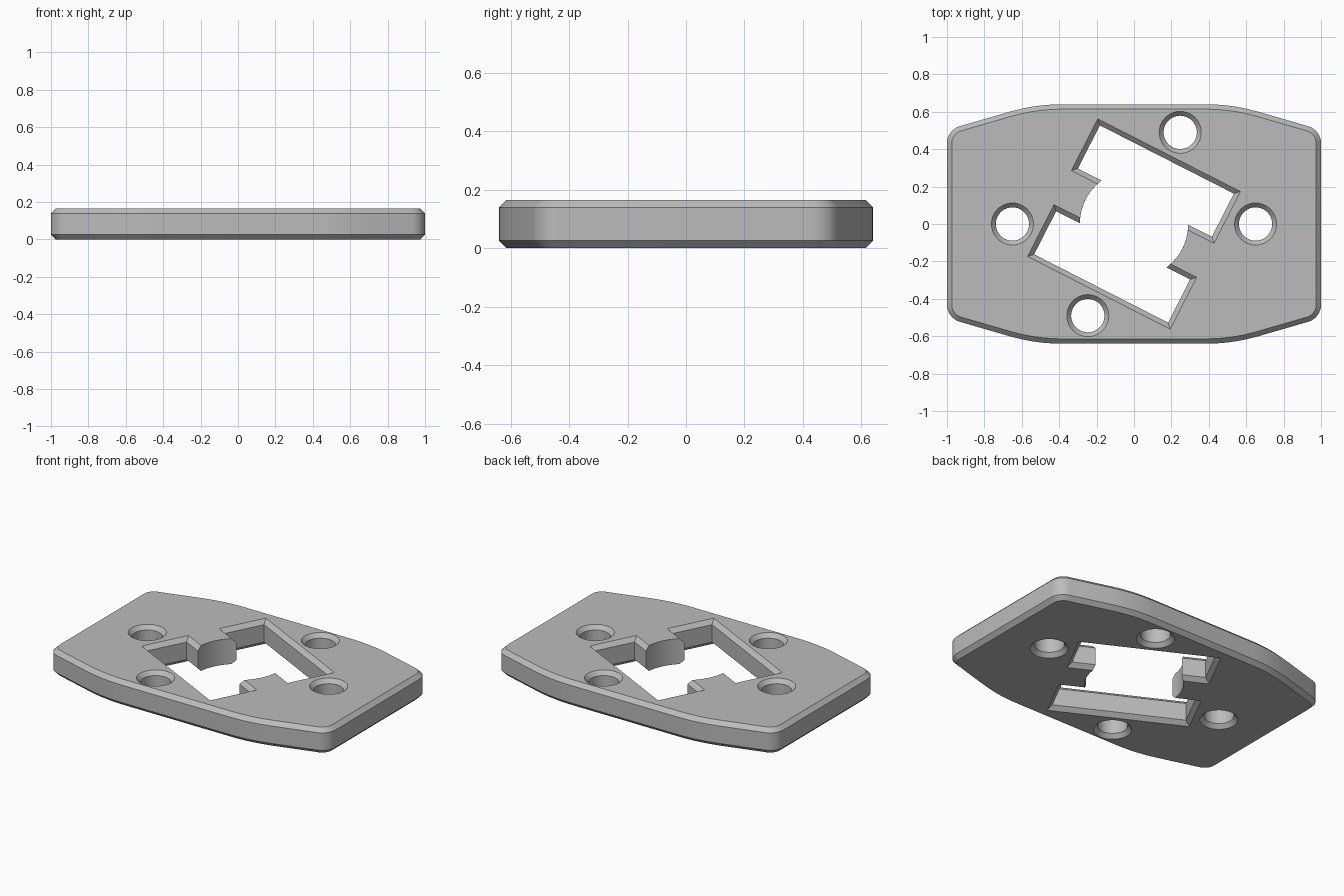
import bpy
import bmesh
from math import sin, cos, tan, atan2, sqrt, pi, radians
from mathutils import Vector, Matrix

HEIGHT = 0.165
CHAMFER = 0.026

if "Cube" in bpy.data.objects:
    bpy.data.objects.remove(bpy.data.objects["Cube"])

grey = bpy.data.materials.new("plain_grey")
grey.use_nodes = True
colour = (0.5, 0.5, 0.5, 1)
grey.diffuse_color = colour
grey.node_tree.nodes["Principled BSDF"].inputs["Base Color"].default_value = colour


def fillet(prev, corner, nxt, radius, steps):
    """Points of an arc tangent to both sides of a corner."""
    a, b = (prev - corner).normalized(), (nxt - corner).normalized()
    half = a.angle(b) / 2
    centre = corner + (a + b).normalized() * radius / sin(half)
    p, q = corner + a * radius / tan(half), corner + b * radius / tan(half)
    start = atan2(*(p - centre).yx)
    sweep = (atan2(*(q - centre).yx) - start + pi) % (2 * pi) - pi
    return [centre + radius * Vector((cos(start + sweep * i / steps),
                                      sin(start + sweep * i / steps)))
            for i in range(steps + 1)]


def outline(inset):
    """Outer edge: bowed long sides, straight ends, rounded corners."""
    slope = radians(16.15)
    x, y = 1 - inset, 0.64 - inset
    knee = Vector((0.527 - inset * tan(slope / 2), y))
    tip = Vector((x, y - (x - knee.x) * tan(slope)))
    quarter = fillet(Vector((x, 0)), tip, knee, 0.095 - inset, 8)
    quarter += fillet(tip, knee, Vector((0, y)), 1.02 - inset, 8)
    half = quarter + [Vector((-p.x, p.y)) for p in reversed(quarter)]
    return half + [-p for p in half]


def window(grow):
    """Tilted square opening with two concave tabs."""
    u, v, tab, r = 0.402 + grow, 0.387 + grow, 0.128 - grow, 0.29
    angle = atan2(tab, sqrt(r * r - tab * tab))
    arc = [Vector((r * cos(angle * t / 8), r * sin(angle * t / 8)))
           for t in range(-8, 9)]
    half = [Vector((u, -v)), Vector((u, -tab)), *arc,
            Vector((u, tab)), Vector((u, v))]
    turn = Matrix.Rotation(radians(-27), 2)
    return [turn @ p for p in half + [-p for p in half]]


def bolt_hole(x, y):
    def ring(grow):
        r = 0.089 + grow * 0.9
        return [Vector((x + r * cos(2 * pi * i / 40), y + r * sin(2 * pi * i / 40)))
                for i in range(40)]
    return ring


bm = bmesh.new()
cap_edges = {0: [], 3: []}


def add_wall(ring):
    """Chamfered wall; the ring function gets the chamfer offset."""
    levels = [(0, CHAMFER), (CHAMFER, 0), (HEIGHT - CHAMFER, 0), (HEIGHT, CHAMFER)]
    loops = [[bm.verts.new((p.x, p.y, z)) for p in ring(off)] for z, off in levels]
    n = len(loops[0])
    for low, high in zip(loops, loops[1:]):
        for i in range(n):
            j = (i + 1) % n
            bm.faces.new((low[i], low[j], high[j], high[i]))
    for k in cap_edges:
        cap_edges[k] += [bm.edges.get((loops[k][i], loops[k][(i + 1) % n]))
                         for i in range(n)]


# Outer wall, window and bolt holes
add_wall(outline)
add_wall(window)
for x, y in ((0.65, 0), (0.247, 0.49)):
    add_wall(bolt_hole(x, y))
    add_wall(bolt_hole(-x, -y))

# Top and bottom faces
for k, edges in cap_edges.items():
    bmesh.ops.triangle_fill(bm, edges=edges, use_beauty=True,
                            normal=(0, 0, 1 if k else -1))
bmesh.ops.recalc_face_normals(bm, faces=bm.faces)

mesh = bpy.data.meshes.new("mounting_plate")
bm.to_mesh(mesh)
bm.free()
mesh.materials.append(grey)
plate = bpy.data.objects.new("mounting_plate", mesh)
bpy.context.collection.objects.link(plate)
bpy.ops.object.select_all(action="DESELECT")
plate.select_set(True)
bpy.context.view_layer.objects.active = plate
bpy.ops.object.shade_smooth_by_angle(angle=radians(30))
